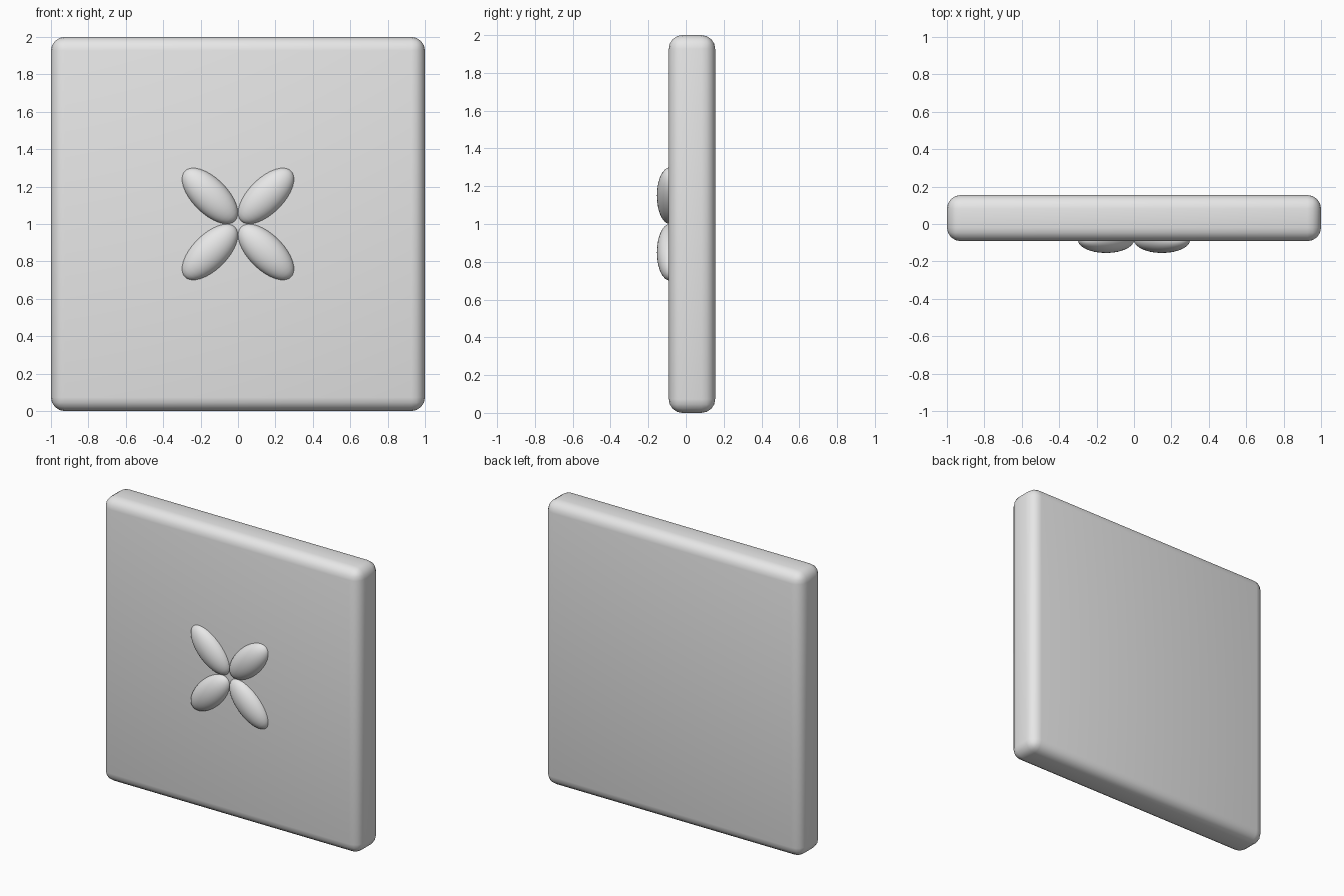
import bpy
import math

cube = bpy.data.objects.get("Cube")
if cube:
    bpy.data.objects.remove(cube, do_unlink=True)

# Single plain grey material
grey = bpy.data.materials.new("light_grey")
grey.use_nodes = True
grey.diffuse_color = (0.8, 0.8, 0.8, 1)
grey.node_tree.nodes["Principled BSDF"].inputs["Base Color"].default_value = grey.diffuse_color


def finish(name, scale):
    """Name the active object, apply its size, smooth it and colour it."""
    obj = bpy.context.object
    obj.name = name
    obj.scale = scale
    bpy.ops.object.transform_apply(location=False, rotation=False, scale=True)
    bpy.ops.object.shade_smooth()
    obj.data.materials.append(grey)
    return obj


# Square slab with rounded edges
FRONT, BACK = -0.092, 0.155
bpy.ops.mesh.primitive_cube_add(size=1, location=(0, (FRONT + BACK) / 2, 1))
slab = finish("slab", (2, BACK - FRONT, 2))
bevel = slab.modifiers.new("rounded_edges", 'BEVEL')
bevel.width = 0.073
bevel.segments = 4

# Four raised oval petals around the centre of the front face
for name, sx, sz in (("upper_left", 1, 1), ("upper_right", -1, 1),
                     ("lower_left", 1, -1), ("lower_right", -1, -1)):
    bpy.ops.mesh.primitive_uv_sphere_add(
        segments=32, ring_count=16, radius=1,
        location=(0.15 * sx, -0.085, 1 + 0.15 * sz),
        rotation=(0, sx * sz * math.pi / 4, 0))
    finish(name + "_petal", (0.095, 0.07, 0.19))
